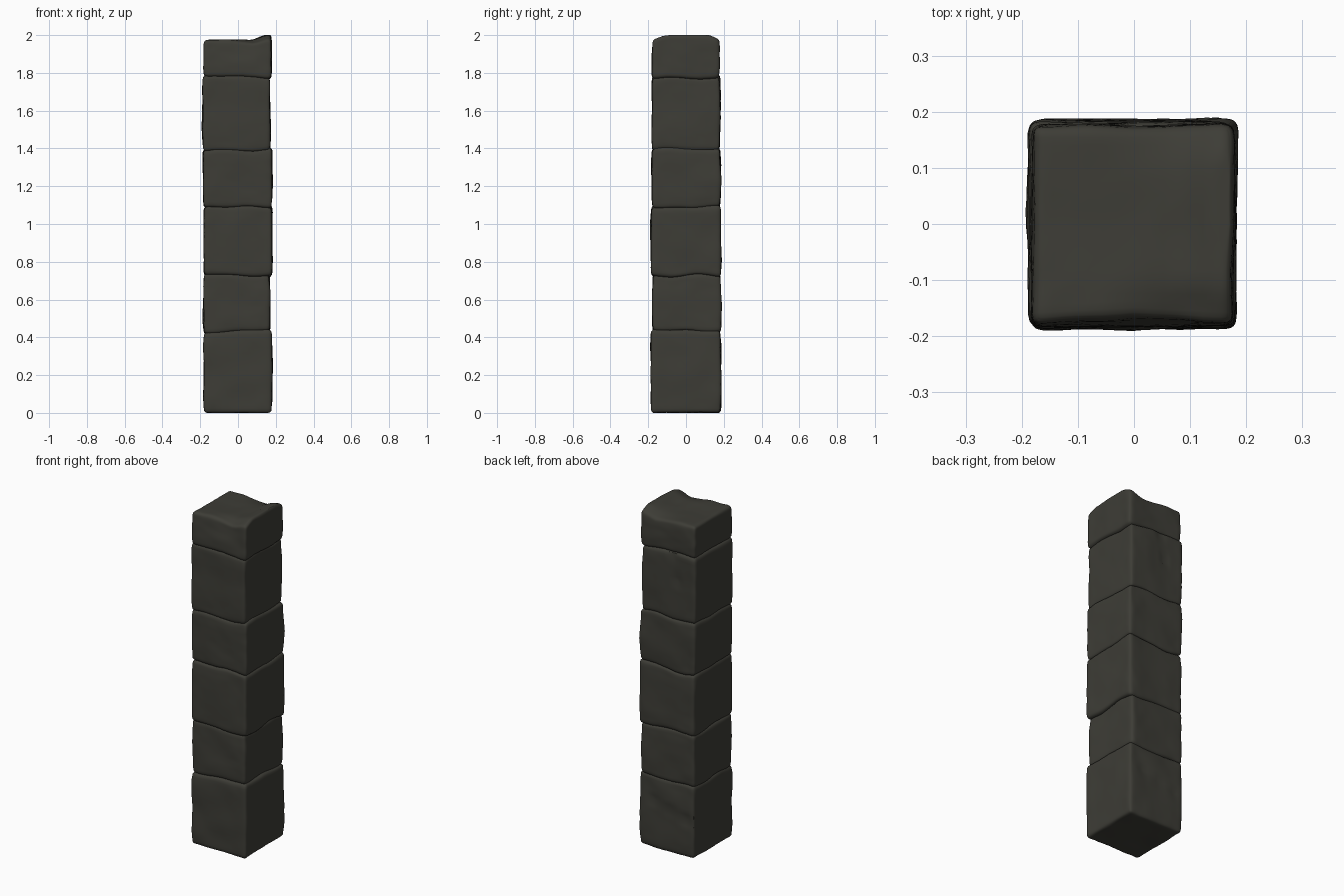
import bpy, bmesh, math
from mathutils import Vector, noise

if "Cube" in bpy.data.objects:
    bpy.data.objects.remove(bpy.data.objects["Cube"], do_unlink=True)

# Dark stone material
stone = bpy.data.materials.new("dark stone")
stone.use_nodes = True
colour = (0.047, 0.046, 0.037, 1)
stone.diffuse_color = colour
bsdf = stone.node_tree.nodes["Principled BSDF"]
bsdf.inputs["Base Color"].default_value = colour
bsdf.inputs["Roughness"].default_value = 0.9

ROUND = 0.018


def smooth(a, b, t):
    t = min(max((t - a) / (b - a), 0), 1)
    return t * t * (3 - 2 * t)


def crack(p, start, end, width, depth):
    """Depth of a tapering groove running between two (x, z) points."""
    a, b, q = Vector(start), Vector(end), Vector((p.x, p.z))
    t = min(max((q - a).dot(b - a) / (b - a).length_squared, 0), 1)
    return depth * math.exp(-((q - a.lerp(b, t)).length / width) ** 2)


def weather(p, n, seed):
    """Worn stone: broad dents, fine chips and two grooves on the back."""
    offset = Vector((seed * 7.3, seed * 3.1, 0))
    dent = 0.006 * noise.noise(p * 7 + offset) + 0.002 * noise.noise(p * 24 + offset)
    q = p + n * (dent - 0.001)
    if n.y > 0.7:
        q.y -= crack(p, (-0.04, 1.77), (-0.06, 1.62), 0.008, 0.014)
        q.y -= crack(p, (0.1, 0.29), (-0.18, 0.2), 0.012, 0.01)
    return q


def stone_block(name, z0, z1, xs, ys, seed, top=False, bottom=False):
    lo = Vector((xs[0], ys[0], z0 - (0 if bottom else 0.004)))
    hi = Vector((xs[1], ys[1], z1 + (0 if top else 0.004)))
    mid, half = (lo + hi) / 2, (hi - lo) / 2
    core = half - Vector((ROUND, ROUND, ROUND))
    bm = bmesh.new()
    bmesh.ops.create_cube(bm, size=2)
    bmesh.ops.subdivide_edges(bm, edges=bm.edges[:], cuts=19, use_grid_fill=True)
    for v in bm.verts:
        # Crowd the grid towards the edges, then round them off
        p = Vector([h * math.sin(c * math.pi / 2) for h, c in zip(half, v.co)])
        inner = Vector([min(max(c, -k), k) for c, k in zip(p, core)])
        n = (p - inner).normalized()
        height = p.z / half.z
        p = inner + n * ROUND + mid
        q = weather(p, n, seed)
        # Slightly swollen sides, uneven joints
        taper = 1 - 0.02 * abs(height) ** 4
        q.x *= taper
        q.y *= taper
        if bottom:
            wave = smooth(0, 0.3, p.z)
        else:
            wave = 1
        if top:
            wave *= 1 - smooth(1.8, 1.95, p.z)
        q.z += 0.016 * wave * noise.noise(Vector((p.x * 6, p.y * 6, p.z * 3)))
        # Broken crown: lip on the left side, worn corners and front edge
        if top:
            up = smooth(1.84, 1.97, p.z)
            lip = 0.028 * smooth(0.07, 0.17, p.x)
            worn = 0.022 * smooth(0.1, 0.18, abs(p.y)) * smooth(-0.1, 0.17, p.x)
            q.z += up * (lip - worn)
            q.y += up * 0.012 * smooth(0.1, 0.18, -p.y) * (1 - abs(p.x) / 0.2)
        q.z = min(max(q.z, 0), 2)
        v.co = q
    mesh = bpy.data.meshes.new(name)
    bm.to_mesh(mesh)
    bm.free()
    mesh.materials.append(stone)
    mesh.shade_smooth()
    mesh.set_sharp_from_angle(angle=math.radians(40))
    obj = bpy.data.objects.new(name, mesh)
    bpy.context.collection.objects.link(obj)


# Column of blocks, bottom to top: lower z, upper z, x span, y span
blocks = [
    ("base_block", 0, 0.43, (-0.182, 0.182), (-0.186, 0.186)),
    ("second_block", 0.43, 0.73, (-0.184, 0.17), (-0.178, 0.186)),
    ("third_block", 0.73, 1.09, (-0.182, 0.182), (-0.187, 0.185)),
    ("fourth_block", 1.09, 1.395, (-0.187, 0.182), (-0.182, 0.184)),
    ("fifth_block", 1.395, 1.78, (-0.188, 0.172), (-0.182, 0.182)),
    ("crown_block", 1.78, 1.976, (-0.182, 0.178), (-0.182, 0.177)),
]
for i, (name, z0, z1, xs, ys) in enumerate(blocks):
    stone_block(name, z0, z1, xs, ys, i, top=i == len(blocks) - 1, bottom=i == 0)
